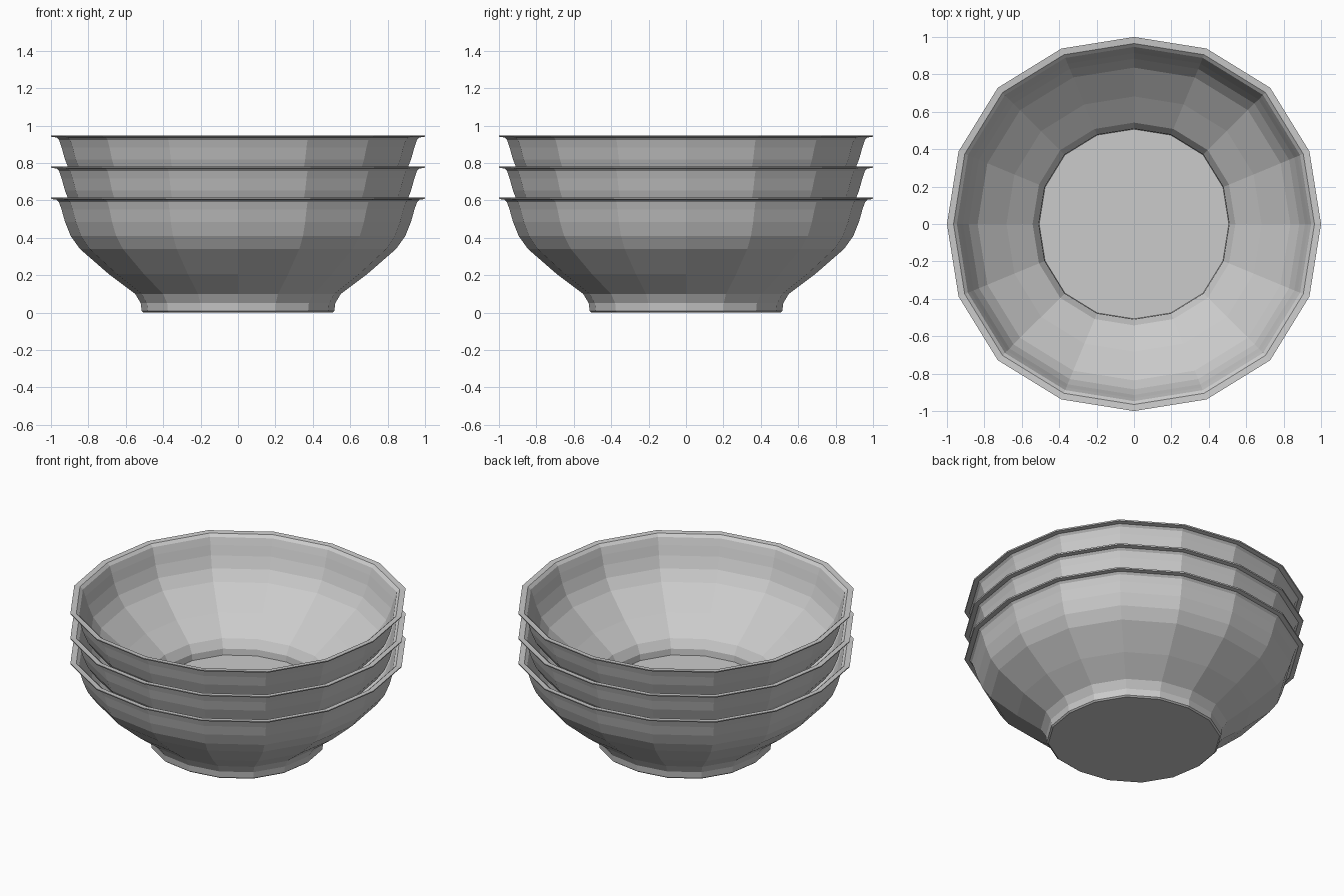
import bpy, bmesh, math

if "Cube" in bpy.data.objects:
    bpy.data.objects.remove(bpy.data.objects["Cube"])

SIDES = 16
STACK_HEIGHTS = [0.0, 0.167, 0.333]

# Outer profile (radius, height) from foot to lip
OUTER = [(0.505, 0.0), (0.515, 0.008), (0.52, 0.05), (0.55, 0.10), (0.69, 0.205),
         (0.845, 0.34), (0.895, 0.41), (0.925, 0.485), (0.943, 0.55),
         (0.957, 0.59), (0.97, 0.603), (0.998, 0.607)]
# Inner profile from lip back down to the floor
INNER = [(1.0, 0.615), (0.965, 0.612), (0.947, 0.595), (0.932, 0.55), (0.914, 0.488),
         (0.884, 0.415), (0.836, 0.348), (0.682, 0.215), (0.542, 0.11),
         (0.51, 0.055), (0.507, 0.014)]

grey = bpy.data.materials.new("light grey")
grey.diffuse_color = (0.6, 0.6, 0.6, 1)
grey.use_nodes = True
grey.node_tree.nodes["Principled BSDF"].inputs["Base Color"].default_value = grey.diffuse_color


def ring(bm, radius, z):
    """Sixteen-sided ring, slightly fuller on the diagonals."""
    verts = []
    for i in range(SIDES):
        a = 2 * math.pi * i / SIDES
        r = radius * (1 + 0.03 * math.sin(2 * a) ** 2)
        verts.append(bm.verts.new((r * math.cos(a), r * math.sin(a), z)))
    return verts


def make_bowl(name, base):
    bm = bmesh.new()
    rings = [ring(bm, r, z + base) for r, z in OUTER + INNER]
    for low, high in zip(rings, rings[1:]):
        for i in range(SIDES):
            j = (i + 1) % SIDES
            bm.faces.new((low[i], low[j], high[j], high[i]))
    # Underside and inside floor
    bm.faces.new(list(reversed(rings[0])))
    bm.faces.new(rings[-1])
    mesh = bpy.data.meshes.new(name)
    bm.to_mesh(mesh)
    bm.free()
    mesh.materials.append(grey)
    bpy.context.collection.objects.link(bpy.data.objects.new(name, mesh))


# Three nested bowls
for name, base in zip(("bottom_bowl", "middle_bowl", "top_bowl"), STACK_HEIGHTS):
    make_bowl(name, base)
